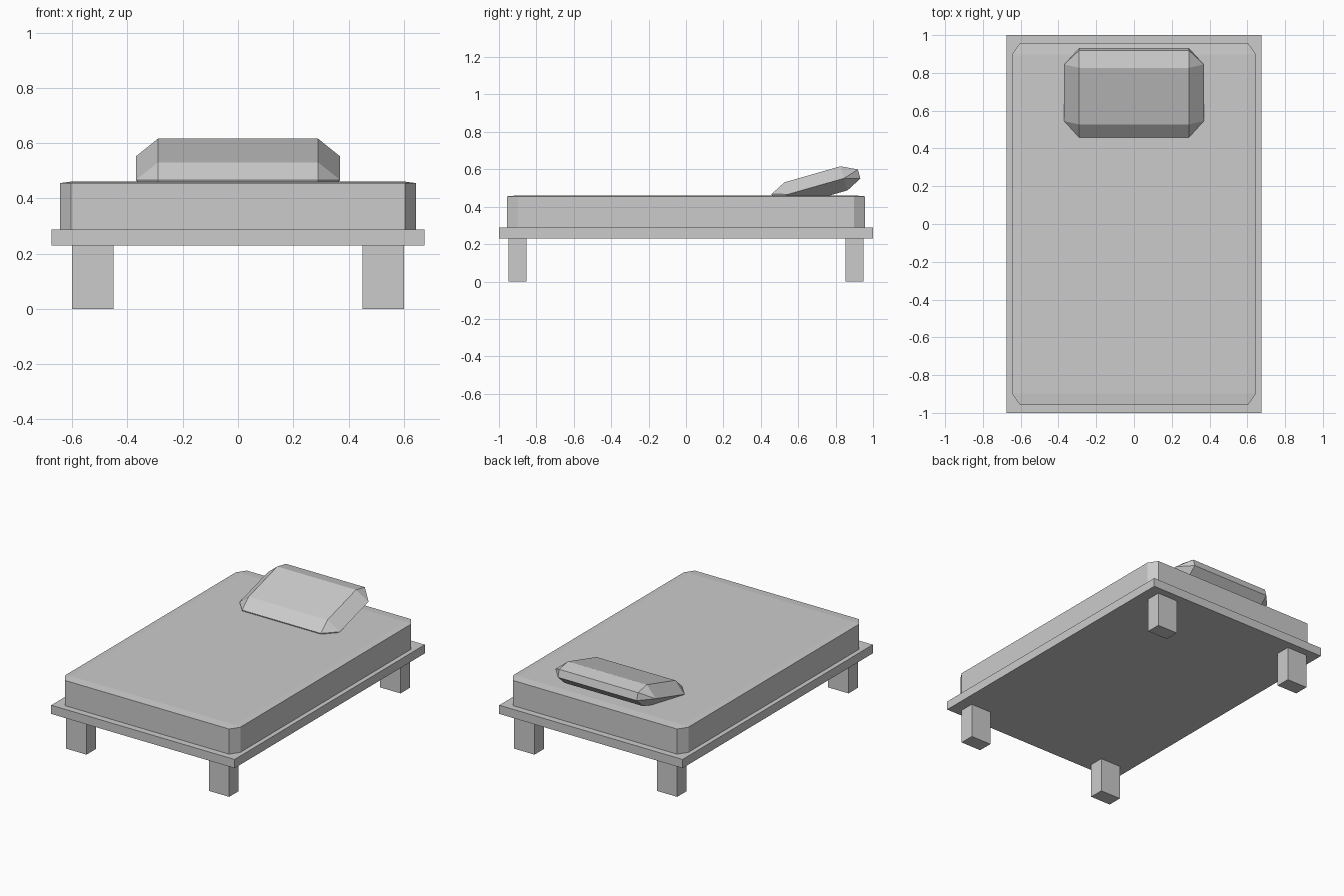
import bpy, bmesh, math
from mathutils import Vector, Matrix

if "Cube" in bpy.data.objects:
    bpy.data.objects.remove(bpy.data.objects["Cube"])


def add_object(name, bm):
    bmesh.ops.recalc_face_normals(bm, faces=bm.faces)
    mesh = bpy.data.meshes.new(name)
    bm.to_mesh(mesh)
    bm.free()
    obj = bpy.data.objects.new(name, mesh)
    bpy.context.collection.objects.link(obj)
    return obj


def box(name, lo, hi, bevel=0.0):
    """Box between two corners; bevel is a fraction of each half size."""
    lo, hi = Vector(lo), Vector(hi)
    bm = bmesh.new()
    bmesh.ops.create_cube(bm, size=2)
    if bevel:
        bmesh.ops.bevel(bm, geom=bm.edges[:], offset=bevel, segments=1,
                        affect='EDGES', profile=0.5)
    bmesh.ops.scale(bm, vec=(hi - lo) / 2, verts=bm.verts)
    bmesh.ops.translate(bm, vec=(lo + hi) / 2, verts=bm.verts)
    return add_object(name, bm)


# Bed base
box("bed_base", (-0.675, -1, 0.23), (0.675, 1, 0.288))

# Mattress with proportionally chamfered edges
box("mattress", (-0.645, -0.957, 0.28), (0.645, 0.957, 0.461), 0.0625)

# Four legs
for side, sx in (("left", -1), ("right", 1)):
    for end, sy in (("front", -1), ("back", 1)):
        x, y = 0.525 * sx, 0.901 * sy
        box(f"{end}_{side}_leg", (x - 0.075, y - 0.049, 0),
            (x + 0.075, y + 0.049, 0.235))

# Pillow: octagonal section, each end tapering to a ridge, tilted up at the back
hy, hz, cy, cz = 0.24, 0.067, 0.084, 0.042
section = [(hy - cy, hz), (hy, hz - cz)]
bm = bmesh.new()
for sx in (-1, 1):
    for sy in (-1, 1):
        for sz in (-1, 1):
            for y, z in section:
                bm.verts.new((0.29 * sx, y * sy, z * sz))
        bm.verts.new((0.37 * sx, (hy - cy) * sy, 0))
bmesh.ops.convex_hull(bm, input=bm.verts[:])
bmesh.ops.dissolve_limit(bm, angle_limit=math.radians(1),
                         verts=bm.verts[:], edges=bm.edges[:])
pillow = add_object("pillow", bm)
pillow.matrix_world = (Matrix.Translation((0, 0.695, 0.509))
                       @ Matrix.Rotation(math.radians(15.9), 4, 'X'))
